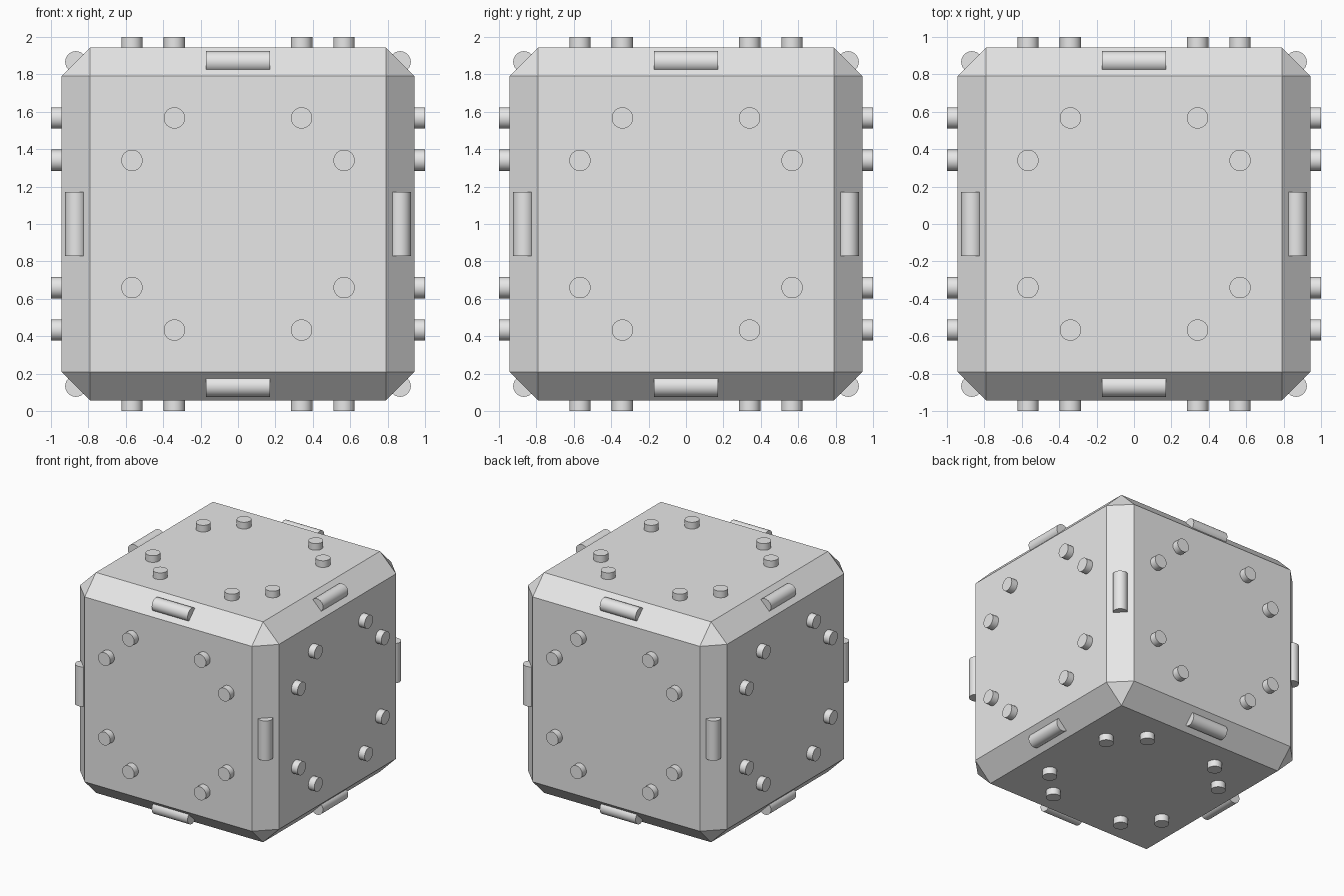
import bpy
import bmesh
from math import pi, radians
from mathutils import Matrix, Vector

HALF = 0.943        # half width of the body
CHAMFER = 0.152     # width cut from each face along its edges
RADIUS = 0.057      # studs and edge rods
CENTRE = Vector((0, 0, 1))

cube = bpy.data.objects.get("Cube")
if cube:
    bpy.data.objects.remove(cube, do_unlink=True)

grey = bpy.data.materials.new("plain_grey")
grey.use_nodes = True
colour = (0.8, 0.8, 0.8, 1)
grey.diffuse_color = colour
grey.node_tree.nodes["Principled BSDF"].inputs["Base Color"].default_value = colour


def finish(bm, name, smooth=False):
    """Turn a bmesh into a grey object lifted to the body centre."""
    mesh = bpy.data.meshes.new(name)
    bm.to_mesh(mesh)
    bm.free()
    mesh.materials.append(grey)
    obj = bpy.data.objects.new(name, mesh)
    obj.location = CENTRE
    bpy.context.collection.objects.link(obj)
    if smooth:
        bpy.ops.object.select_all(action="DESELECT")
        obj.select_set(True)
        bpy.context.view_layer.objects.active = obj
        bpy.ops.object.shade_smooth_by_angle(angle=radians(30))
    return obj


def add_cylinder(bm, centre, axis, length):
    turn = axis.to_track_quat("Z", "Y").to_matrix().to_4x4()
    bmesh.ops.create_cone(bm, cap_ends=True, segments=32, radius1=RADIUS,
                          radius2=RADIUS, depth=length,
                          matrix=Matrix.Translation(centre) @ turn)


# Chamfered cube body
bm = bmesh.new()
bmesh.ops.create_cube(bm, size=2 * HALF)
bmesh.ops.bevel(bm, geom=bm.edges[:], offset=CHAMFER, segments=1,
                affect="EDGES", profile=0.5)
finish(bm, "body")

# Ring of eight studs on each face
faces = {"front": (0, -1, 0), "back": (0, 1, 0), "left": (1, 0, 0),
         "right": (-1, 0, 0), "top": (0, 0, 1), "bottom": (0, 0, -1)}
near, far = 0.34, 0.567
for side, direction in faces.items():
    normal = Vector(direction)
    u = Vector((normal.y, normal.z, normal.x))
    v = normal.cross(u)
    bm = bmesh.new()
    for a, b in ((near, far), (far, near)):
        for i in (-1, 1):
            for j in (-1, 1):
                add_cylinder(bm, normal * 0.95 + u * a * i + v * b * j, normal, 0.1)
    finish(bm, side + "_studs", smooth=True)

# Short rod half sunk in the middle of every chamfer
middle = HALF - CHAMFER / 2
for k, label in enumerate(("crosswise", "lengthwise", "upright")):
    axis = Vector([float(n == k) for n in range(3)])
    bm = bmesh.new()
    for i in (-1, 1):
        for j in (-1, 1):
            spot = Vector((0, 0, 0))
            spot[(k + 1) % 3] = middle * i
            spot[(k + 2) % 3] = middle * j
            add_cylinder(bm, spot, axis, 0.34)
    finish(bm, label + "_edge_rods", smooth=True)
